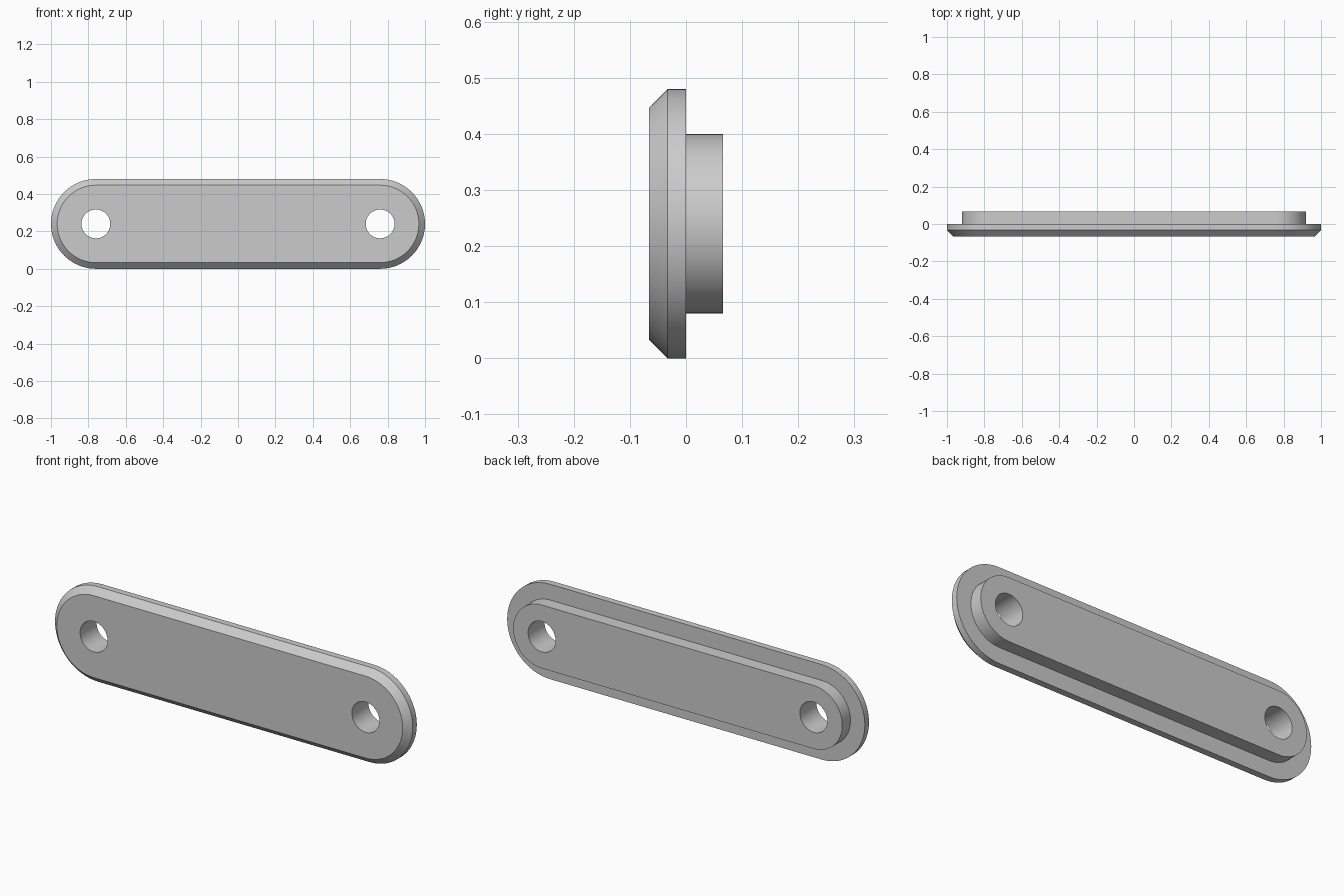
import bpy, bmesh, math

cube = bpy.data.objects.get("Cube")
if cube:
    bpy.data.objects.remove(cube, do_unlink=True)

HALF = 0.76      # distance from the middle to each rounded end's centre
MID_Z = 0.24
HOLE_R = 0.077
ARC = 32         # segments per rounded end

grey = bpy.data.materials.new("plain grey")
grey.use_nodes = True
colour = (0.6, 0.6, 0.6, 1)
grey.diffuse_color = colour
grey.node_tree.nodes["Principled BSDF"].inputs["Base Color"].default_value = colour


def slot_ring(bm, y, r):
    """Rounded slot outline in the xz plane."""
    ring = []
    for side in (1, -1):
        for i in range(ARC + 1):
            a = math.pi * (i / ARC - 0.5)
            ring.append(bm.verts.new((side * (HALF + r * math.cos(a)), y,
                                      MID_Z + side * r * math.sin(a))))
    return ring


def make_object(name, bm):
    bmesh.ops.recalc_face_normals(bm, faces=bm.faces)
    mesh = bpy.data.meshes.new(name)
    bm.to_mesh(mesh)
    bm.free()
    obj = bpy.data.objects.new(name, mesh)
    bpy.context.collection.objects.link(obj)
    mesh.materials.append(grey)
    return obj


# Stepped link plate: chamfered front, wide rim, narrower raised back
bm = bmesh.new()
profile = [(-0.066, 0.207), (-0.033, 0.24), (0, 0.24), (0, 0.16), (0.066, 0.16)]
rings = [slot_ring(bm, y, r) for y, r in profile]
for a, b in zip(rings, rings[1:]):
    for i in range(len(a)):
        j = (i + 1) % len(a)
        bm.faces.new((a[i], a[j], b[j], b[i]))
bm.faces.new(rings[0])
bm.faces.new(rings[-1])
plate = make_object("link_plate", bm)

# Pin holes through both ends
for name, x in (("left_hole_cutter", HALF), ("right_hole_cutter", -HALF)):
    bm = bmesh.new()
    bmesh.ops.create_cone(bm, cap_ends=True, segments=2 * ARC,
                          radius1=HOLE_R, radius2=HOLE_R, depth=0.4)
    cutter = make_object(name, bm)
    cutter.rotation_euler.x = math.pi / 2
    cutter.location = (x, 0, MID_Z)
    cutter.hide_render = True
    cut = plate.modifiers.new(name, "BOOLEAN")
    cut.operation = "DIFFERENCE"
    cut.solver = "EXACT"
    cut.object = cutter

# Apply the cuts, then remove the cutters
bpy.ops.object.select_all(action="DESELECT")
plate.select_set(True)
bpy.context.view_layer.objects.active = plate
for mod in list(plate.modifiers):
    cutter = mod.object
    bpy.ops.object.modifier_apply(modifier=mod.name)
    bpy.data.objects.remove(cutter, do_unlink=True)

bpy.ops.object.shade_smooth_by_angle(angle=math.radians(30))
